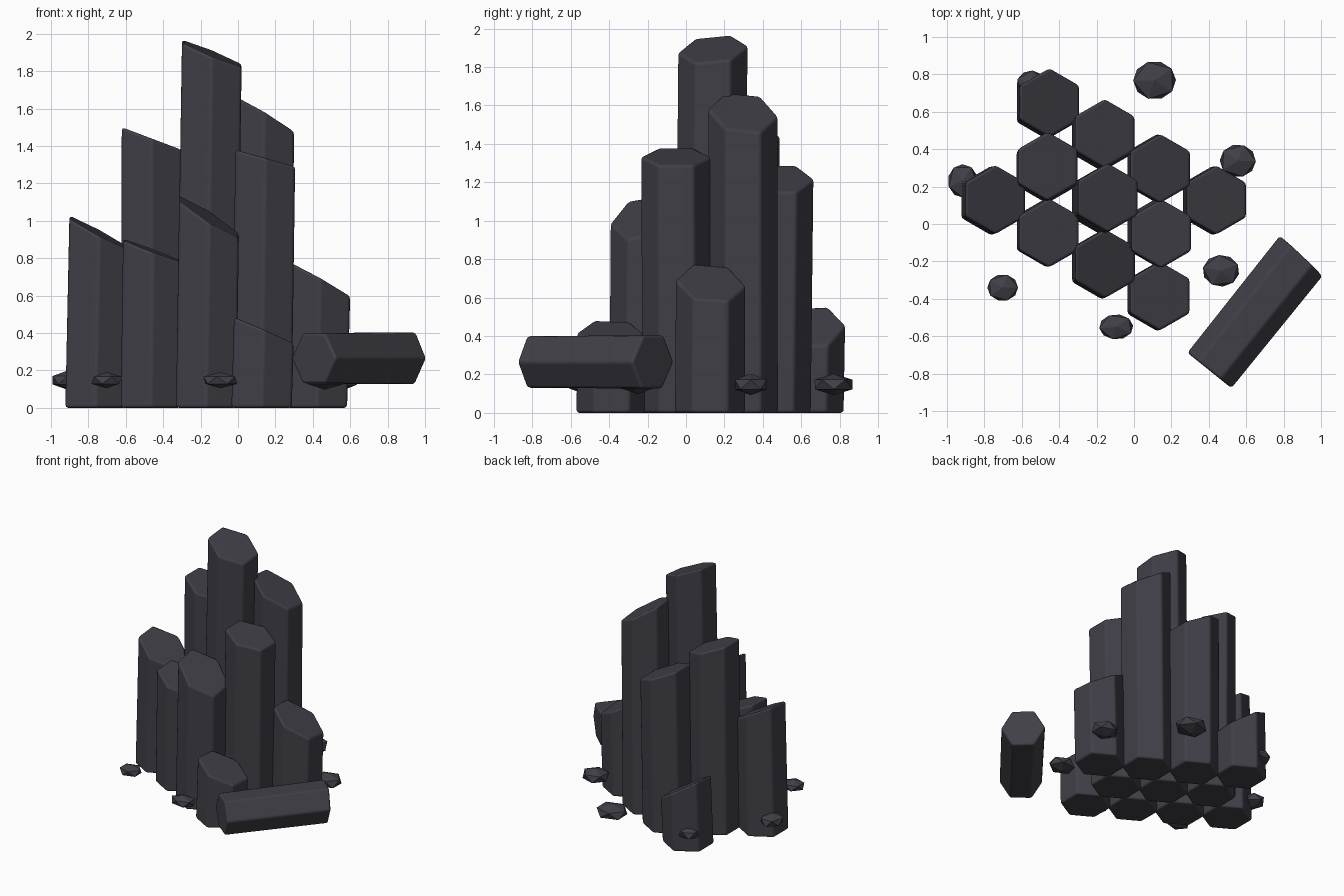
import bpy, bmesh, math, random
from mathutils import Vector, Matrix

if "Cube" in bpy.data.objects:
    bpy.data.objects.remove(bpy.data.objects["Cube"])

random.seed(4)

basalt = bpy.data.materials.new("dark basalt")
basalt.diffuse_color = (0.052, 0.050, 0.064, 1)
basalt.use_nodes = True
basalt.node_tree.nodes["Principled BSDF"].inputs["Base Color"].default_value = basalt.diffuse_color


def add_object(name, bm):
    bmesh.ops.recalc_face_normals(bm, faces=bm.faces)
    mesh = bpy.data.meshes.new(name)
    bm.to_mesh(mesh)
    bm.free()
    mesh.materials.append(basalt)
    obj = bpy.data.objects.new(name, mesh)
    bpy.context.collection.objects.link(obj)
    return obj


def hex_prism(name, base, top, r0, r1, height, slope_x=0, slope_y=0):
    """Hexagonal prism with points on +-y, a leaning axis and a slanted top."""
    bm = bmesh.new()
    low, high = [], []
    for i in range(6):
        a = math.radians(30 + 60 * i)
        c, s = math.cos(a), math.sin(a)
        low.append(bm.verts.new((base[0] + r0 * c, base[1] + r0 * s, 0)))
        high.append(bm.verts.new((top[0] + r1 * c, top[1] + r1 * s,
                                  height + slope_x * r1 * c + slope_y * r1 * s)))
    bm.faces.new(low[::-1])
    bm.faces.new(high)
    for i in range(6):
        j = (i + 1) % 6
        bm.faces.new((low[i], low[j], high[j], high[i]))
    obj = add_object(name, bm)
    # softened edges
    bevel = obj.modifiers.new("worn edges", 'BEVEL')
    bevel.width = 0.016
    bevel.segments = 2
    bevel.limit_method = 'ANGLE'
    bevel.harden_normals = True
    bpy.ops.object.select_all(action='DESELECT')
    obj.select_set(True)
    bpy.context.view_layer.objects.active = obj
    bpy.ops.object.shade_smooth_by_angle(angle=math.radians(35))
    return obj


# Standing columns: lattice column, base y, top x, top y, z at left, z at right, y slope
columns = [
    (0, 0.125, -0.742, 0.130, 1.02, 0.85, 0.10),
    (1, 0.638, -0.452, 0.648, 0.55, 0.35, 0.05),
    (1, 0.296, -0.462, 0.308, 1.50, 1.38, 0.00),
    (1, -0.046, -0.455, -0.048, 0.90, 0.78, 0.05),
    (2, 0.467, -0.157, 0.483, 1.29, 1.15, 0.00),
    (2, 0.125, -0.140, 0.140, 1.96, 1.83, 0.10),
    (2, -0.217, -0.155, -0.212, 1.12, 0.92, 0.18),
    (3, 0.296, 0.140, 0.296, 1.66, 1.47, -0.10),
    (3, -0.046, 0.146, -0.052, 1.38, 1.29, 0.00),
    (3, -0.388, 0.138, -0.385, 0.48, 0.34, -0.05),
    (4, 0.125, 0.440, 0.128, 0.77, 0.59, -0.08),
]
for n, (q, by, tx, ty, zl, zr, sy) in enumerate(columns, 1):
    bx = -0.762 + 0.296 * q
    hex_prism(f"basalt_column_{n}", (bx, by), (tx, ty), 0.186, 0.184,
              (zl + zr) / 2, (zr - zl) / 0.318, sy)

# Fallen column lying across the front right corner
fallen = hex_prism("fallen_column", (0, 0), (0, 0), 0.155, 0.160, 0.785, 0.03, 0.08)
axis = Vector((0.625, 0.78, 0)).normalized()
up = Vector((0, 0, 1))
side = axis.cross(up)
# local x -> up, local y -> across, local z -> along the column
fallen.matrix_world = Matrix.Translation((0.403, -0.783, 0.265)) @ Matrix(
    (up, -side, axis)).transposed().to_4x4()

# Loose faceted stones: centre x, y and half sizes
stones = [
    (-0.55, 0.745, 0.088, 0.085, 0.050), (0.110, 0.768, 0.128, 0.115, 0.056),
    (0.555, 0.338, 0.108, 0.098, 0.056), (-0.915, 0.230, 0.090, 0.100, 0.050),
    (0.465, -0.250, 0.110, 0.095, 0.050), (-0.702, -0.340, 0.092, 0.080, 0.043),
    (-0.095, -0.550, 0.102, 0.075, 0.043),
]
for n, (x, y, a, b, h) in enumerate(stones, 1):
    bm = bmesh.new()
    bmesh.ops.create_icosphere(bm, subdivisions=1, radius=1)
    spin = Matrix.Rotation(random.uniform(0, 6.28), 3, 'Z')
    for v in bm.verts:
        p = spin @ v.co
        v.co = (x + a * p.x, y + b * p.y, 0.148 + h * p.z)
    add_object(f"loose_stone_{n}", bm)
